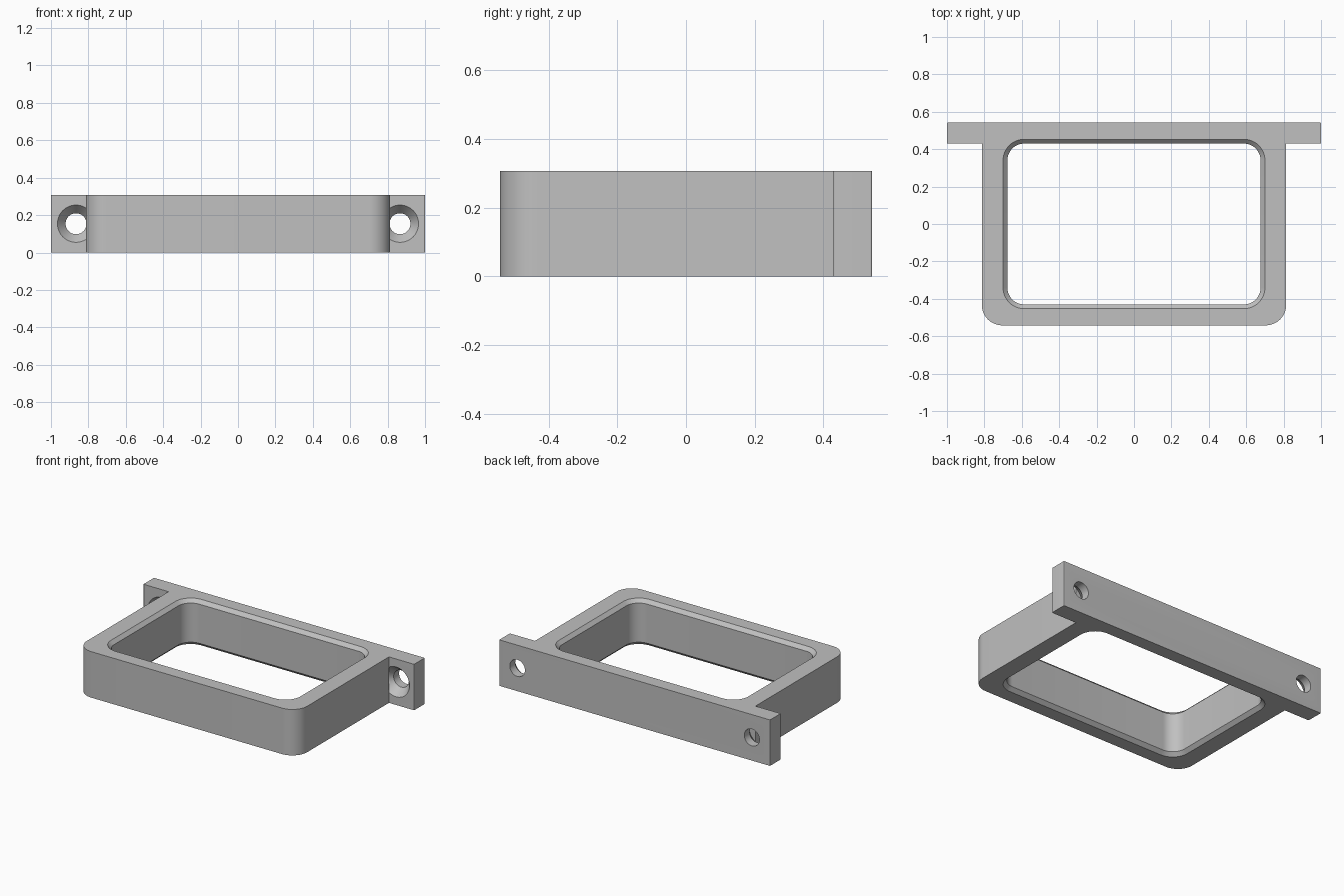
import bpy, bmesh
from math import sin, cos, pi
from mathutils import Vector, Matrix

if "Cube" in bpy.data.objects:
    bpy.data.objects.remove(bpy.data.objects["Cube"])

HEIGHT = 0.307
BACK, PLATE_FRONT = 0.542, 0.43
BODY_HALF = 0.814

grey = bpy.data.materials.new("plain grey")
grey.use_nodes = True
grey.diffuse_color = (0.53, 0.53, 0.53, 1)
grey.node_tree.nodes["Principled BSDF"].inputs["Base Color"].default_value = grey.diffuse_color


def rounded(corners, steps=12):
    """Outline from (x, y, radius) right-angle corners, each rounded by its radius."""
    points = []
    for i, (x, y, r) in enumerate(corners):
        p = Vector((x, y))
        if r == 0:
            points.append(p)
            continue
        before = (Vector(corners[i - 1][:2]) - p).normalized()
        after = (Vector(corners[(i + 1) % len(corners)][:2]) - p).normalized()
        centre = p + (before + after) * r
        for s in range(steps + 1):
            a = pi / 2 * s / steps
            points.append(centre - after * r * cos(a) - before * r * sin(a))
    return points


def loft(name, rings):
    """Closed solid through (outline, z) rings with equal point counts."""
    bm = bmesh.new()
    loops = [[bm.verts.new((p.x, p.y, z)) for p in pts] for pts, z in rings]
    for low, high in zip(loops, loops[1:]):
        for i in range(len(low)):
            j = (i + 1) % len(low)
            bm.faces.new((low[i], low[j], high[j], high[i]))
    bm.faces.new(loops[0][::-1])
    bm.faces.new(loops[-1])
    bmesh.ops.recalc_face_normals(bm, faces=bm.faces)
    mesh = bpy.data.meshes.new(name)
    bm.to_mesh(mesh)
    bm.free()
    mesh.materials.append(grey)
    obj = bpy.data.objects.new(name, mesh)
    bpy.context.collection.objects.link(obj)
    return obj


def cut(target, cutter):
    cutter.hide_render = True
    mod = target.modifiers.new("cut", 'BOOLEAN')
    mod.operation, mod.solver, mod.object = 'DIFFERENCE', 'EXACT', cutter
    bpy.context.view_layer.objects.active = target
    bpy.ops.object.modifier_apply(modifier=mod.name)
    bpy.data.objects.remove(cutter)


# Frame body with the wider mounting plate along the back
half = [(BODY_HALF, -BACK, 0.11), (BODY_HALF, PLATE_FRONT, 0),
        (1, PLATE_FRONT, 0.005), (1, BACK, 0.005)]
outline = rounded(half + [(-x, y, r) for x, y, r in reversed(half)])
frame = loft("mounting_frame", [(outline, 0), (outline, HEIGHT)])


# Rounded opening, chamfered at top and bottom
def opening(grow):
    x, y, r = 0.677 + grow, 0.43 + grow, 0.09 + grow
    return rounded([(-x, -y, r), (x, -y, r), (x, y, r), (-x, y, r)])


CHAMFER, OVER = 0.023, 0.01
wide, narrow = opening(CHAMFER + OVER), opening(0)
cut(frame, loft("opening_cutter", [(wide, -OVER), (narrow, CHAMFER),
                                   (narrow, HEIGHT - CHAMFER), (wide, HEIGHT + OVER)]))


# Countersunk screw holes through the plate ends
def circle(r, n=48):
    return [Vector((r * cos(2 * pi * i / n), r * sin(2 * pi * i / n))) for i in range(n)]


for side in (-1, 1):
    hole = loft("screw_hole_cutter", [(circle(0.1), -0.0005), (circle(0.056), 0.055),
                                      (circle(0.056), 0.15)])
    hole.data.transform(Matrix.Translation((side * 0.866, PLATE_FRONT, 0.154))
                        @ Matrix.Rotation(-pi / 2, 4, 'X'))
    cut(frame, hole)

# Smooth curves with sharp edges kept
bpy.ops.object.select_all(action='DESELECT')
frame.select_set(True)
bpy.context.view_layer.objects.active = frame
bpy.ops.object.shade_smooth_by_angle(angle=pi / 7)
